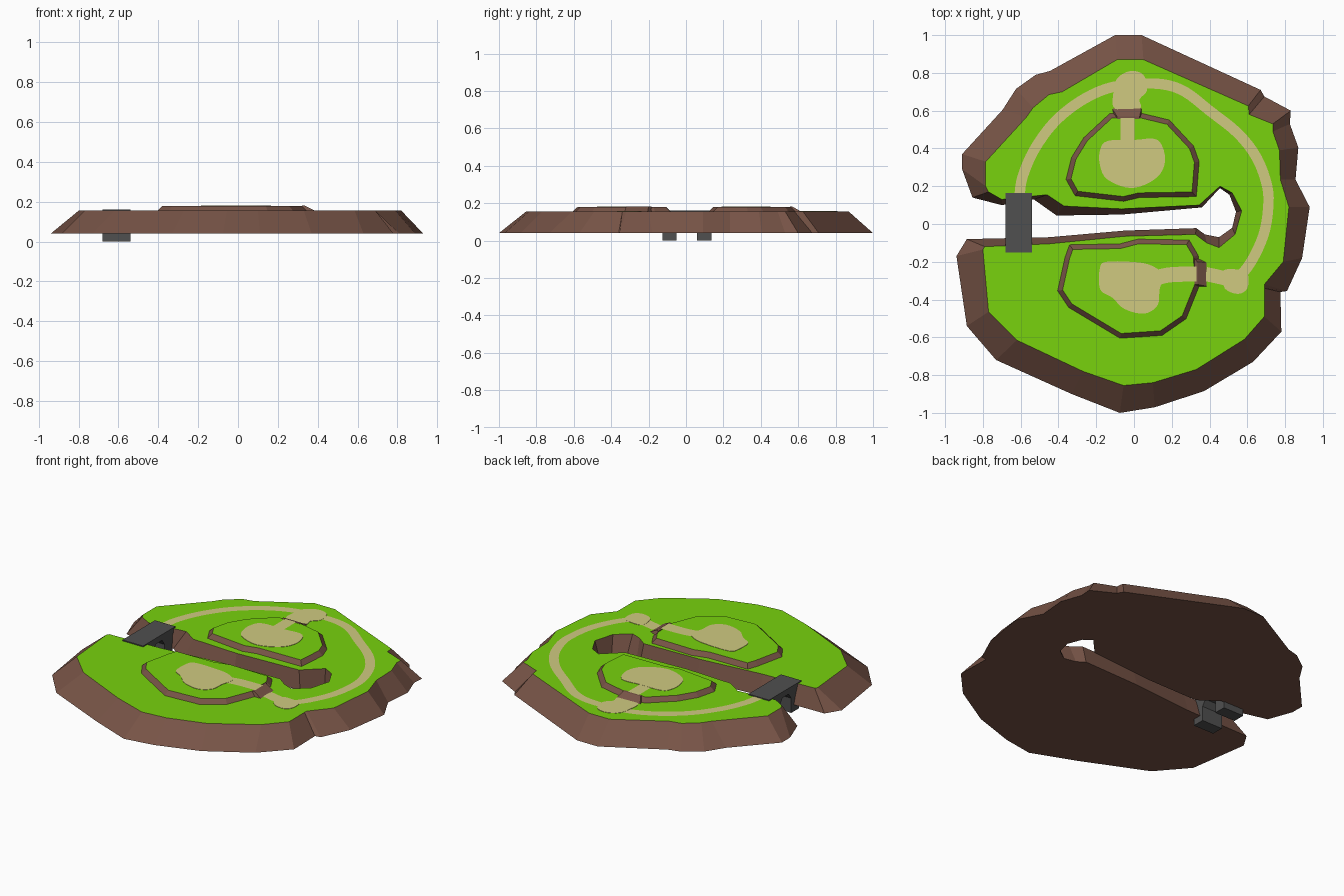
import bpy, bmesh
from mathutils import Vector

if "Cube" in bpy.data.objects:
    bpy.data.objects.remove(bpy.data.objects["Cube"])

def material(name, rgb):
    m = bpy.data.materials.new(name)
    m.diffuse_color = (*rgb, 1)
    m.use_nodes = True
    m.node_tree.nodes["Principled BSDF"].inputs["Base Color"].default_value = m.diffuse_color
    return m

EARTH = material("brown_earth", (0.185, 0.088, 0.062))
GRASS = material("green_grass", (0.188, 0.644, 0.004))
SAND = material("sand", (0.631, 0.591, 0.216))
STONE = material("grey_stone", (0.080, 0.080, 0.080))
GROUND, PLATEAU = 0.155, 0.18

def finish(name, bm, mats):
    bmesh.ops.recalc_face_normals(bm, faces=bm.faces[:])
    me = bpy.data.meshes.new(name)
    bm.to_mesh(me)
    bm.free()
    for m in mats:
        me.materials.append(m)
    ob = bpy.data.objects.new(name, me)
    bpy.context.collection.objects.link(ob)
    return ob

def loft(name, low, high, z0, z1, mats):
    """Sloped solid between two matching outlines; the top face takes the last material."""
    bm = bmesh.new()
    a = [bm.verts.new((x, y, z0)) for x, y in low]
    b = [bm.verts.new((x, y, z1)) for x, y in high]
    n = len(a)
    for i in range(n):
        j = (i + 1) % n
        bm.faces.new((a[i], a[j], b[j], b[i]))
    bm.faces.new(a[::-1])
    bm.faces.new(b).material_index = len(mats) - 1
    return finish(name, bm, mats)

def inset(pts, d):
    """Move a clockwise outline inward by d."""
    out, n = [], len(pts)
    for i in range(n):
        p, q, r = (Vector(pts[(i + k) % n]) for k in (-1, 0, 1))
        e, f = (q - p).normalized(), (r - q).normalized()
        m = Vector((e.y, -e.x)) + Vector((f.y, -f.x))
        out.append(q + m * (2 * d / max(m.length_squared, 1)))
    return out

def smooth(pts, closed=False, steps=4):
    """Catmull-Rom curve through the points."""
    v, n, out = [Vector(p) for p in pts], len(pts), []
    get = lambda i: v[i % n] if closed else v[max(0, min(n - 1, i))]
    for i in range(n if closed else n - 1):
        a, b, c, d = (get(i + k) for k in (-1, 0, 1, 2))
        for s in range(steps):
            t = s / steps
            out.append(0.5 * (2 * b + (c - a) * t + (2 * a - 5 * b + 4 * c - d) * t * t
                              + (3 * b - a - 3 * c + d) * t ** 3))
    return out if closed else out + [v[-1]]

def patch(name, pts, z):
    """Flat sandy clearing."""
    ring = smooth(pts, True)
    return loft(name, ring, ring, z - 0.002, z + 0.002, [SAND])

def ribbon(name, pts, width, z):
    """Flat sandy path of constant width."""
    c = smooth(pts)
    left, right = [], []
    for i, p in enumerate(c):
        d = (c[min(i + 1, len(c) - 1)] - c[max(i - 1, 0)]).normalized()
        nrm = Vector((-d.y, d.x)) * width / 2
        left.append(p + nrm)
        right.append(p - nrm)
    bm = bmesh.new()
    rows = [[bm.verts.new((q.x, q.y, z + 0.0015)) for q in pair] for pair in zip(left, right)]
    for (a, b), (d, e) in zip(rows, rows[1:]):
        bm.faces.new((b, e, d, a))
    ob = finish(name, bm, [SAND])
    if ob.data.polygons[0].normal.z < 0:
        ob.data.flip_normals()
    return ob

# Island: each row is foot x, y and grass edge x, y, clockwise from the north
coast = [
    (-.10, 1, -.09, .87), (.04, 1, .05, .87), (.67, .71, .605, .625), (.69, .675, .61, .58),
    (.83, .60, .735, .53), (.825, .53, .735, .49), (.87, .405, .77, .39), (.855, .235, .775, .235),
    (.93, .09, .82, .09), (.89, -.18, .79, -.20), (.81, -.355, .69, -.32), (.775, -.36, .69, -.34),
    (.78, -.57, .69, -.49), (.63, -.73, .585, -.61), (.37, -.885, .33, -.77),
    (.11, -.97, .10, -.84), (-.075, -1, -.055, -.855), (-.33, -.90, -.27, -.78),
    (-.73, -.72, -.62, -.615), (-.885, -.54, -.77, -.465), (-.94, -.17, -.80, -.135),
    (-.885, -.08, -.79, -.12)]
river = [
    (-.45, -.07, -.45, -.105), (-.05, -.035, -.05, -.065), (.33, -.022, .325, -.055),
    (.375, -.055, .385, -.10), (.45, -.07, .45, -.125), (.52, -.02, .535, -.055),
    (.54, .065, .57, .07), (.505, .155, .52, .165), (.455, .19, .455, .20),
    (.36, .088, .345, .10), (-.065, .05, -.065, .08), (-.41, .045, -.37, .095),
    (-.53, .13, -.46, .155), (-.70, .10, -.70, .13)]
west_shore = [
    (-.855, .14, -.77, .17), (-.91, .29, -.785, .20), (-.91, .37, -.785, .33),
    (-.695, .605, -.57, .565), (-.625, .715, -.535, .615), (-.52, .79, -.45, .685),
    (-.445, .81, -.38, .70)]
rows = coast + river + west_shore
loft("island", [r[:2] for r in rows], [r[2:] for r in rows], 0.04, GROUND, [EARTH, GRASS])

# Two raised plateaus
north = [(-.13, .59), (.045, .59), (.19, .555), (.32, .415), (.35, .33), (.335, .14), (.03, .135),
         (-.055, .115), (-.315, .145), (-.365, .235), (-.335, .355), (-.27, .46)]
south = [(-.345, -.105), (-.075, -.10), (.02, -.075), (.295, -.08), (.345, -.165), (.35, -.33),
         (.28, -.505), (.15, -.595), (-.075, -.61), (-.35, -.445), (-.41, -.355), (-.37, -.175)]
for name, ring in (("north_plateau", north), ("south_plateau", south)):
    loft(name, ring, inset(ring, 0.03), GROUND - 0.005, PLATEAU, [EARTH, GRASS])

# Earth ramps up to the plateaus
loft("north_ramp", [(-.115, .61), (.04, .615), (.04, .55), (-.10, .55)],
     [(-.09, .57), (.03, .57), (.03, .555), (-.09, .555)], GROUND, PLATEAU + 0.001, [EARTH])
loft("south_ramp", [(.32, -.175), (.385, -.205), (.385, -.33), (.32, -.33)],
     [(.32, -.185), (.335, -.20), (.335, -.32), (.32, -.32)], GROUND, PLATEAU + 0.001, [EARTH])

# Sandy paths and clearings
ribbon("main_path", [(-.605, .16), (-.59, .25), (-.53, .39), (-.43, .53), (-.30, .64), (-.15, .715),
                     (0, .74), (.15, .74), (.27, .70), (.40, .60), (.55, .48), (.65, .35),
                     (.705, .20), (.71, .08), (.685, -.06), (.62, -.20), (.55, -.29)], .055, GROUND)
ribbon("north_plateau_path", [(-.035, .40), (-.035, .56)], .075, PLATEAU)
ribbon("south_plateau_path", [(.08, -.30), (.18, -.27), (.33, -.265)], .08, PLATEAU)
ribbon("south_ground_path", [(.38, -.265), (.45, -.28), (.53, -.30)], .075, GROUND)
patch("north_ground_clearing", [(-.10, .61), (-.11, .69), (-.09, .77), (-.02, .81), (.05, .79),
                                (.07, .71), (.03, .66), (.03, .61)], GROUND)
patch("south_ground_clearing", [(.47, -.25), (.54, -.24), (.60, -.26), (.60, -.34), (.55, -.37),
                                (.48, -.34)], GROUND)
patch("north_plateau_clearing", [(-.18, .39), (-.14, .44), (0, .445), (.125, .445), (.165, .34),
                                 (.12, .245), (-.01, .19), (-.14, .235), (-.18, .31)], PLATEAU)
patch("south_plateau_clearing", [(-.18, -.23), (-.145, -.20), (-.02, -.20), (.08, -.215),
                                 (.15, -.265), (.135, -.35), (.125, -.43), (.055, -.475),
                                 (-.05, -.45), (-.115, -.39), (-.18, -.345)], PLATEAU)

# Stone bridge: arch profile in y, z pushed along x
arch = [(-.15, .161), (.165, .161), (.165, .15), (.135, .12), (.135, 0), (.06, 0), (.06, .09),
        (.035, .125), (-.025, .125), (-.05, .09), (-.05, 0), (-.125, 0), (-.125, .12), (-.15, .15)]
bm = bmesh.new()
face = bm.faces.new([bm.verts.new((-.68, y, z)) for y, z in arch])
ext = bmesh.ops.extrude_face_region(bm, geom=[face])["geom"]
bmesh.ops.translate(bm, verts=[g for g in ext if isinstance(g, bmesh.types.BMVert)], vec=(.14, 0, 0))
# close the near side, which the extrusion may have dropped
bmesh.ops.holes_fill(bm, edges=bm.edges[:], sides=0)
finish("bridge", bm, [STONE])
